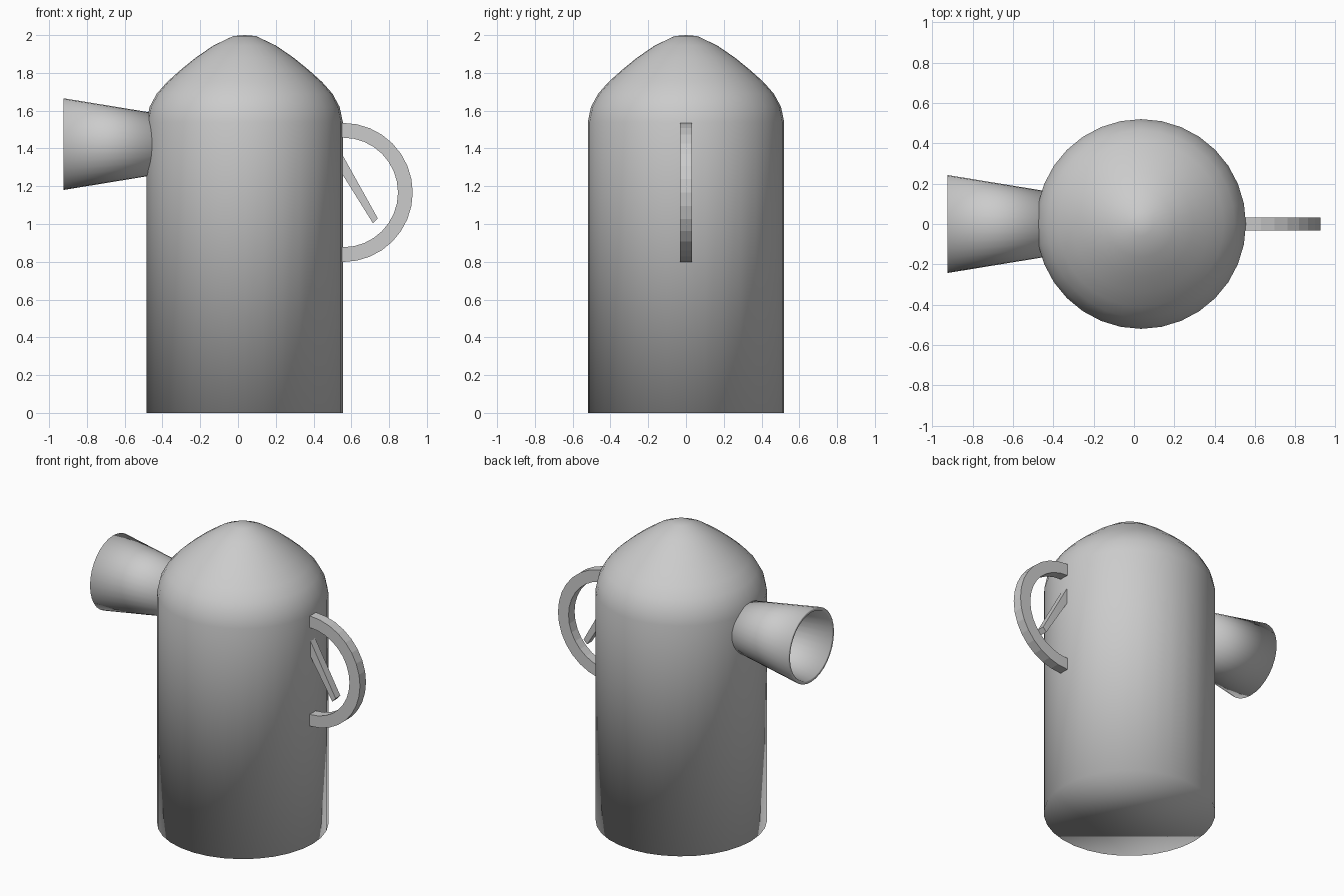
import bpy, bmesh
from math import sin, cos, pi
from mathutils import Matrix, Vector

cube = bpy.data.objects.get("Cube")
if cube:
    bpy.data.objects.remove(cube)

grey = bpy.data.materials.new("plain grey")
grey.use_nodes = True
COLOUR = (0.6, 0.6, 0.6, 1)
grey.diffuse_color = COLOUR
grey.node_tree.nodes["Principled BSDF"].inputs["Base Color"].default_value = COLOUR

SIDES = 32
AXIS_X = 0.035


def finish(name, bm, smooth):
    bmesh.ops.recalc_face_normals(bm, faces=bm.faces)
    for f in bm.faces:
        f.smooth = smooth
    mesh = bpy.data.meshes.new(name)
    bm.to_mesh(mesh)
    bm.free()
    mesh.materials.append(grey)
    obj = bpy.data.objects.new(name, mesh)
    bpy.context.collection.objects.link(obj)
    return obj


def lathe(name, profile, matrix, cap_start=False, tip=None, closed=False):
    """Revolve (radius, height) points about local z, then place."""
    bm = bmesh.new()
    rings = [[bm.verts.new((r * cos(2 * pi * i / SIDES), r * sin(2 * pi * i / SIDES), h))
              for i in range(SIDES)] for r, h in profile]
    pairs = list(zip(rings, rings[1:]))
    if closed:
        pairs.append((rings[-1], rings[0]))
    for a, b in pairs:
        for i in range(SIDES):
            j = (i + 1) % SIDES
            bm.faces.new((a[i], a[j], b[j], b[i]))
    if cap_start:
        bm.faces.new(rings[0])
    if tip is not None:
        top = bm.verts.new((0, 0, tip))
        for i in range(SIDES):
            bm.faces.new((rings[-1][i], rings[-1][(i + 1) % SIDES], top))
    bm.transform(matrix)
    return finish(name, bm, True)


def slab(name, outline, width):
    """Extrude an (x, z) outline to a flat slab centred on y = 0."""
    bm = bmesh.new()
    face = bm.faces.new([bm.verts.new((x, -width / 2, z)) for x, z in outline])
    new = bmesh.ops.extrude_face_region(bm, geom=[face])["geom"]
    bmesh.ops.translate(bm, vec=Vector((0, width, 0)),
                        verts=[v for v in new if isinstance(v, bmesh.types.BMVert)])
    return finish(name, bm, False)


# Tall round body with a domed top
body_profile = [(0.52, 0), (0.52, 1.54), (0.503, 1.62), (0.465, 1.69), (0.41, 1.752),
                (0.34, 1.815), (0.26, 1.88), (0.165, 1.945), (0.06, 1.995)]
lathe("body", body_profile, Matrix.Translation((AXIS_X, 0, 0)), cap_start=True, tip=2.0)

# Hollow flared spout pointing to -x
spout_profile = [(0.157, 0.40), (0.243, 0.925), (0.222, 0.925), (0.136, 0.40)]
lathe("spout", spout_profile,
      Matrix.Translation((0, 0, 1.423)) @ Matrix.Rotation(-pi / 2, 4, "Y"), closed=True)

# Half-ring handle, its ends running into the body
HX, HZ, OUTER, INNER = 0.557, 1.167, 0.368, 0.29
angles = [-pi / 2 + pi * i / 16 for i in range(17)]


def arc(r):
    pts = [(HX + r * cos(a), HZ + r * sin(a)) for a in angles]
    return [(0.53, HZ - r)] + pts + [(0.53, HZ + r)]


slab("handle", arc(OUTER) + arc(INNER)[::-1], 0.064)

# Slanted trigger bar inside the handle
slab("trigger", [(0.52, 1.425), (0.74, 1.03), (0.715, 1.003), (0.52, 1.315)], 0.05)
